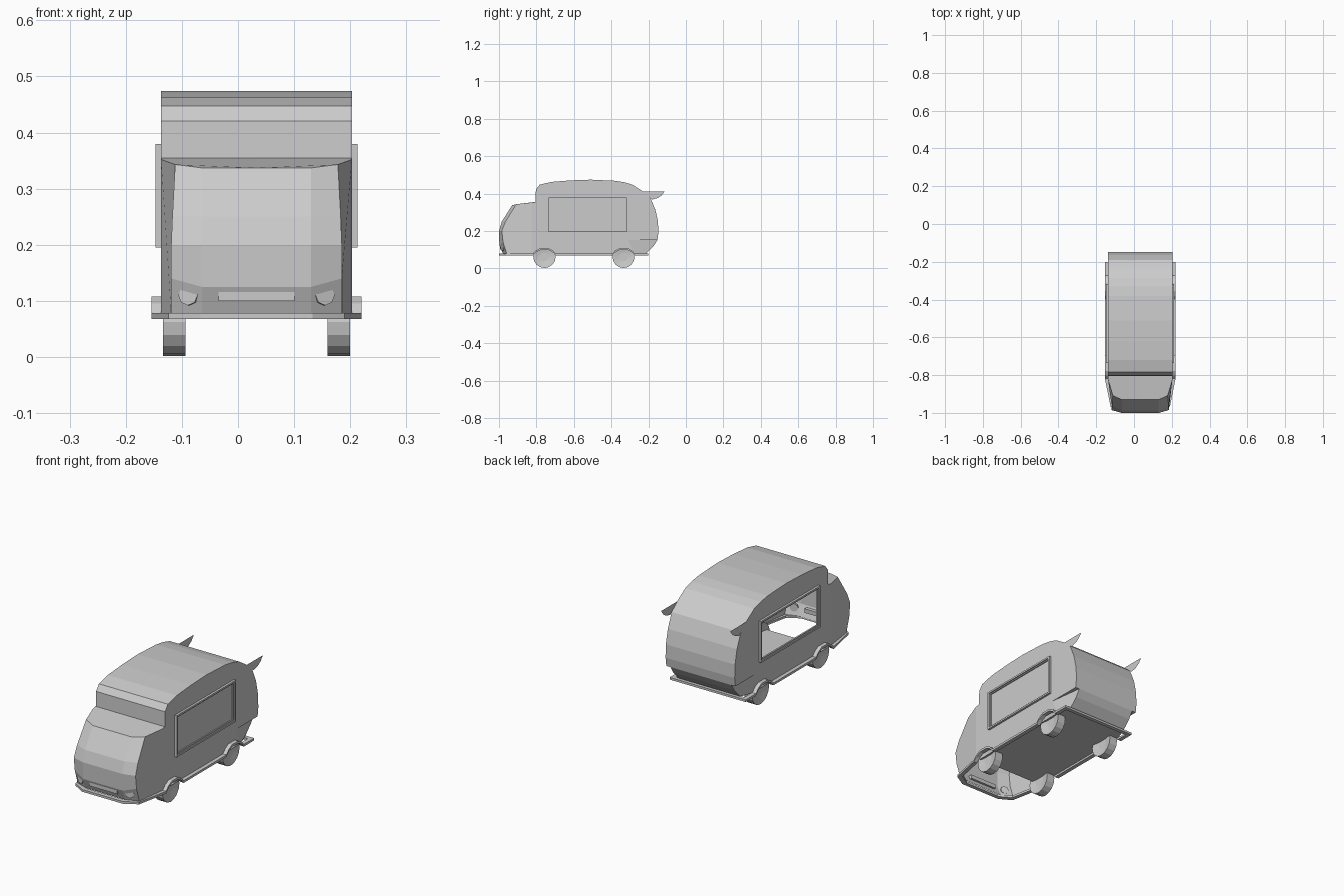
import bpy, bmesh, math
from mathutils import Matrix, Vector

if "Cube" in bpy.data.objects:
    bpy.data.objects.remove(bpy.data.objects["Cube"])

CX = 0.033          # centre line of the van
HW = 0.17           # half width of the body
AXLES = (-0.757, -0.334)
WIN = (-0.735, -0.318, 0.195, 0.38)


def finish(bm, name, merge=True):
    if merge:
        bmesh.ops.remove_doubles(bm, verts=bm.verts, dist=0.0003)
    bmesh.ops.recalc_face_normals(bm, faces=bm.faces)
    mesh = bpy.data.meshes.new(name)
    bm.to_mesh(mesh)
    bm.free()
    ob = bpy.data.objects.new(name, mesh)
    ob.location.x = CX
    bpy.context.collection.objects.link(ob)
    return ob


def face(bm, pts):
    return bm.faces.new([bm.verts.new(p) for p in pts])


def arch(c, base):
    return [(c - .062, base), (c - .046, .09), (c - .022, .103),
            (c + .022, .103), (c + .046, .09), (c + .062, base)]


def loop_edges(bm, pts):
    vs = [bm.verts.new(p) for p in pts]
    return [bm.edges.new((vs[i], vs[(i + 1) % len(vs)])) for i in range(len(vs))]


# Body shell: roof strip, sides, tucked rear, cab nose
roof = [(-.805, .355), (-.803, .421), (-.783, .447), (-.72, .462), (-.62, .470),
        (-.51, .474), (-.38, .468), (-.33, .460), (-.285, .447), (-.235, .415),
        (-.19, .377), (-.163, .313), (-.149, .249), (-.147, .19), (-.152, .152)]
tuck = [(-.152, .152), (-.172, .12), (-.215, .077)]
arches = [p for c in reversed(AXLES) for p in reversed(arch(c, .077))]
side = roof + [(-.31, .152), (-.272, .077)] + arches[1:] + [(-.825, .077), (-.825, .352)]
corner = [(.152, -.958, .077), (.152, -.978, .14), (.152, -.985, .2), (.15, -.965, .25), (.145, -.908, .343)]
middle = [(.0975, -.978, .077), (.0975, -.998, .125), (.0975, -1.0, .2), (.0975, -.985, .25), (.0975, -.93, .337)]

bm = bmesh.new()
for (y0, z0), (y1, z1) in zip(roof, roof[1:]):
    face(bm, [(-HW, y0, z0), (HW, y0, z0), (HW, y1, z1), (-HW, y1, z1)])
for (y0, z0), (y1, z1) in zip(tuck, tuck[1:]):
    face(bm, [(-.15, y0, z0), (.15, y0, z0), (.15, y1, z1), (-.15, y1, z1)])
# floor stops behind the cab
face(bm, [(-HW, -.8, .077), (HW, -.8, .077), (HW, -.272, .077), (.15, -.215, .077),
          (-.15, -.215, .077), (-HW, -.272, .077)])
for s in (-1, 1):
    edges = loop_edges(bm, [(s * HW, y, z) for y, z in side])
    if s < 0:       # serving hatch is open on one side only
        a, b, c, d = WIN[0] + .01, WIN[1] - .01, WIN[2] + .01, WIN[3] - .01
        edges += loop_edges(bm, [(-HW, a, c), (-HW, b, c), (-HW, b, d), (-HW, a, d)])
    bmesh.ops.triangle_fill(bm, edges=edges, use_beauty=True, normal=(s, 0, 0))
    # recessed lower rear quarter and its overhang
    face(bm, [(s * HW, -.31, .152), (s * HW, -.152, .152), (s * .15, -.152, .152)])
    face(bm, [(s * HW, -.31, .152), (s * HW, -.272, .077), (s * .15, -.215, .077),
              (s * .15, -.172, .12), (s * .15, -.152, .152)])
    # cab side and rounded front corner
    co = [(s * x, y, z) for x, y, z in corner]
    mi = [(s * x, y, z) for x, y, z in middle]
    face(bm, [(s * HW, -.825, .077)] + co + [(s * HW, -.825, .352)])
    for i in range(4):
        face(bm, [co[i], mi[i], mi[i + 1], co[i + 1]])
    face(bm, [(0, -.805, .355), (s * HW, -.805, .355), (s * HW, -.825, .352), co[4], mi[4], (0, -.93, .337)])
for p, q in zip(middle, middle[1:]):
    face(bm, [p, (-p[0], p[1], p[2]), (-q[0], q[1], q[2]), q])
finish(bm, "van_body")

# Tail fins: thin plates continuing the body sides
bm = bmesh.new()
for s in (-1, 1):
    face(bm, [(s * HW, y, z) for y, z in
              [(-.235, .41), (-.115, .41), (-.13, .39), (-.15, .376), (-.18, .368), (-.19, .377)]])
finish(bm, "tail_fins")

# Skirt trim running round the van and over the wheels
half = [(.10, -1.0, .073), (.157, -.967, .073)]
half += [(.187, y, z) for c in AXLES for y, z in arch(c, .073)] + [(.187, -.2, .073)]
path = half + [(-x, y, z) for x, y, z in reversed(half)]
bm = bmesh.new()
rings = []
for x, y, z in path:
    inner_y = y if -.9 < y < -.25 else -.6 + (y + .6) * .955
    xi = x * .9
    rings.append([bm.verts.new(p) for p in
                  [(x, y, z - .005), (x, y, z + .005), (xi, inner_y, z + .005), (xi, inner_y, z - .005)]])
for i, r in enumerate(rings):
    n = rings[(i + 1) % len(rings)]
    for k in range(4):
        bm.faces.new([r[k], r[(k + 1) % 4], n[(k + 1) % 4], n[k]])
finish(bm, "skirt_trim")


# Window frames with a stepped inner lip
def frame(bm, s, inset, width, depth, x0):
    a, b, c, d = WIN[0] + inset, WIN[1] - inset, WIN[2] + inset, WIN[3] - inset
    bars = [(a, b, c, c + width), (a, b, d - width, d),
            (a, a + width, c + width, d - width), (b - width, b, c + width, d - width)]
    for y0, y1, z0, z1 in bars:
        m = Matrix.Translation((s * (x0 + depth / 2), (y0 + y1) / 2, (z0 + z1) / 2)) \
            @ Matrix.Diagonal((depth, y1 - y0, z1 - z0, 1))
        bmesh.ops.create_cube(bm, size=1, matrix=m)


for s, name in ((-1, "left_window_frame"), (1, "right_window_frame")):
    bm = bmesh.new()
    frame(bm, s, 0, .008, .012, HW - .002)
    frame(bm, s, .008, .005, .007, HW - .002)
    finish(bm, name, merge=False)

# Wheels with recessed hubs
for i, y in enumerate(AXLES):
    for s in (-1, 1):
        bm = bmesh.new()
        m = Matrix.Translation((s * .1465, y, .062)) @ Matrix.Rotation(math.pi / 2, 4, 'Y')
        bmesh.ops.create_cone(bm, cap_ends=True, segments=16, radius1=.06, radius2=.06,
                              depth=.04, matrix=m)
        caps = [f for f in bm.faces if len(f.verts) == 16]
        bmesh.ops.inset_individual(bm, faces=caps, thickness=.036)
        for f in caps:
            bmesh.ops.translate(bm, verts=f.verts, vec=-f.normal * .006)
        finish(bm, ("front" if i == 0 else "rear") + "_wheel_" + ("left" if s < 0 else "right"))

# Headlights and front grille panel
bm = bmesh.new()
for s in (-1, 1):
    m = Matrix.Translation((s * .121, -.98, .11)) @ Matrix.Rotation(s * .35, 4, 'Z') \
        @ Matrix.Rotation(math.pi / 2, 4, 'X')
    bmesh.ops.create_cone(bm, cap_ends=True, segments=8, radius1=.018, radius2=.018,
                          depth=.008, matrix=m)
finish(bm, "headlights")
bm = bmesh.new()
bmesh.ops.create_cube(bm, size=1, matrix=Matrix.Translation((0, -.986, .109)) @ Matrix.Diagonal((.136, .016, .018, 1)))
finish(bm, "grille_panel")
